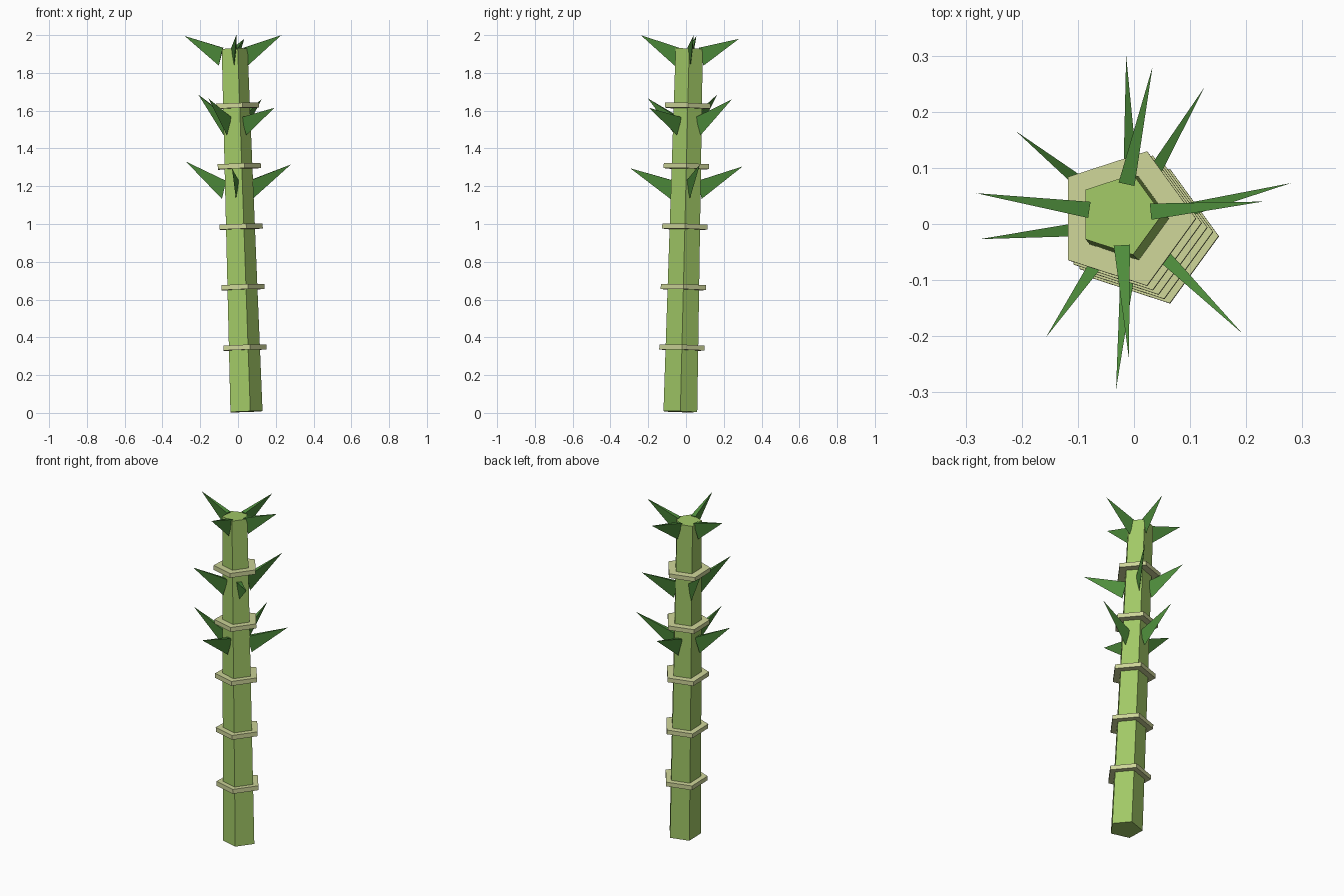
import bpy, bmesh, math
from mathutils import Vector

if "Cube" in bpy.data.objects:
    bpy.data.objects.remove(bpy.data.objects["Cube"])


def material(name, rgb):
    m = bpy.data.materials.new(name)
    lin = [(c / 255 / 12.92) if c < 11 else ((c / 255 + 0.055) / 1.055) ** 2.4 for c in rgb]
    m.diffuse_color = (*lin, 1)
    m.use_nodes = True
    m.node_tree.nodes["Principled BSDF"].inputs["Base Color"].default_value = m.diffuse_color
    return m


STALK = material("stalk green", (161, 200, 102))
RING = material("pale ring", (205, 212, 152))
LEAF = material("leaf green", (79, 142, 60))

# Leaning centre line of the stalk
BOTTOM = Vector((0.036, -0.03, 0.006))
TOP = Vector((-0.025, 0.017, 1.928))
TILT = Vector((0, 0, 1)).rotation_difference((TOP - BOTTOM).normalized())


def axis_at(z):
    return BOTTOM.lerp(TOP, (z - BOTTOM.z) / (TOP.z - BOTTOM.z))


def make_object(name, bm, mat):
    bmesh.ops.recalc_face_normals(bm, faces=bm.faces)
    me = bpy.data.meshes.new(name)
    bm.to_mesh(me)
    bm.free()
    me.materials.append(mat)
    ob = bpy.data.objects.new(name, me)
    bpy.context.collection.objects.link(ob)
    return ob


def pentagon_prism(name, low, high, r_low, r_high, mat):
    bm = bmesh.new()
    loops = []
    for centre, r in ((low, r_low), (high, r_high)):
        loops.append([bm.verts.new(centre + TILT @ Vector((
            r * math.cos(math.tau * i / 5), r * math.sin(math.tau * i / 5), 0)))
            for i in range(5)])
    for loop in loops:
        bm.faces.new(loop)
    for i in range(5):
        j = (i + 1) % 5
        bm.faces.new((loops[0][i], loops[0][j], loops[1][j], loops[1][i]))
    return make_object(name, bm, mat)


def spike_leaf(name, tip, z_upper, inner):
    # Three-sided spike: flat upper edge, keel below, pointed tip
    tip = Vector(tip)
    centre = axis_at(z_upper)
    out = Vector((tip.x - centre.x, tip.y - centre.y, 0)).normalized()
    side = Vector((-out.y, out.x, 0)) * 0.0145
    edge = centre + out * inner
    keel = centre + out * (inner + 0.022) - Vector((0, 0, 0.095))
    bm = bmesh.new()
    a, b, c, t = [bm.verts.new(p) for p in (edge + side, edge - side, keel, tip)]
    for f in ((a, b, c), (a, b, t), (b, c, t), (c, a, t)):
        bm.faces.new(f)
    return make_object(name, bm, LEAF)


# Stalk
pentagon_prism("stalk", BOTTOM, TOP, 0.094, 0.0755, STALK)

# Joint rings
for n in range(5):
    z = 0.345 + 0.32 * n
    pentagon_prism(f"joint_ring_{n + 1}", axis_at(z - 0.013), axis_at(z + 0.013),
                   0.126, 0.126, RING)

# Three whorls of four leaves
whorls = {
    "lower_leaf": (1.228, 0.061, [(-0.275, -0.027, 1.33), (0.28, 0.073, 1.315),
                                  (-0.032, -0.295, 1.295), (-0.014, 0.30, 1.305)]),
    "middle_leaf": (1.565, 0.058, [(-0.157, -0.202, 1.665), (0.193, -0.195, 1.615),
                                   (0.125, 0.243, 1.66), (-0.21, 0.165, 1.685)]),
    "top_leaf": (1.933, 0.055, [(-0.282, 0.055, 1.995), (0.23, 0.04, 2.0),
                                (-0.009, -0.24, 2.0), (0.033, 0.28, 1.98)]),
}
for name, (z, inner, tips) in whorls.items():
    for n, tip in enumerate(tips):
        spike_leaf(f"{name}_{n + 1}", tip, z, inner)
